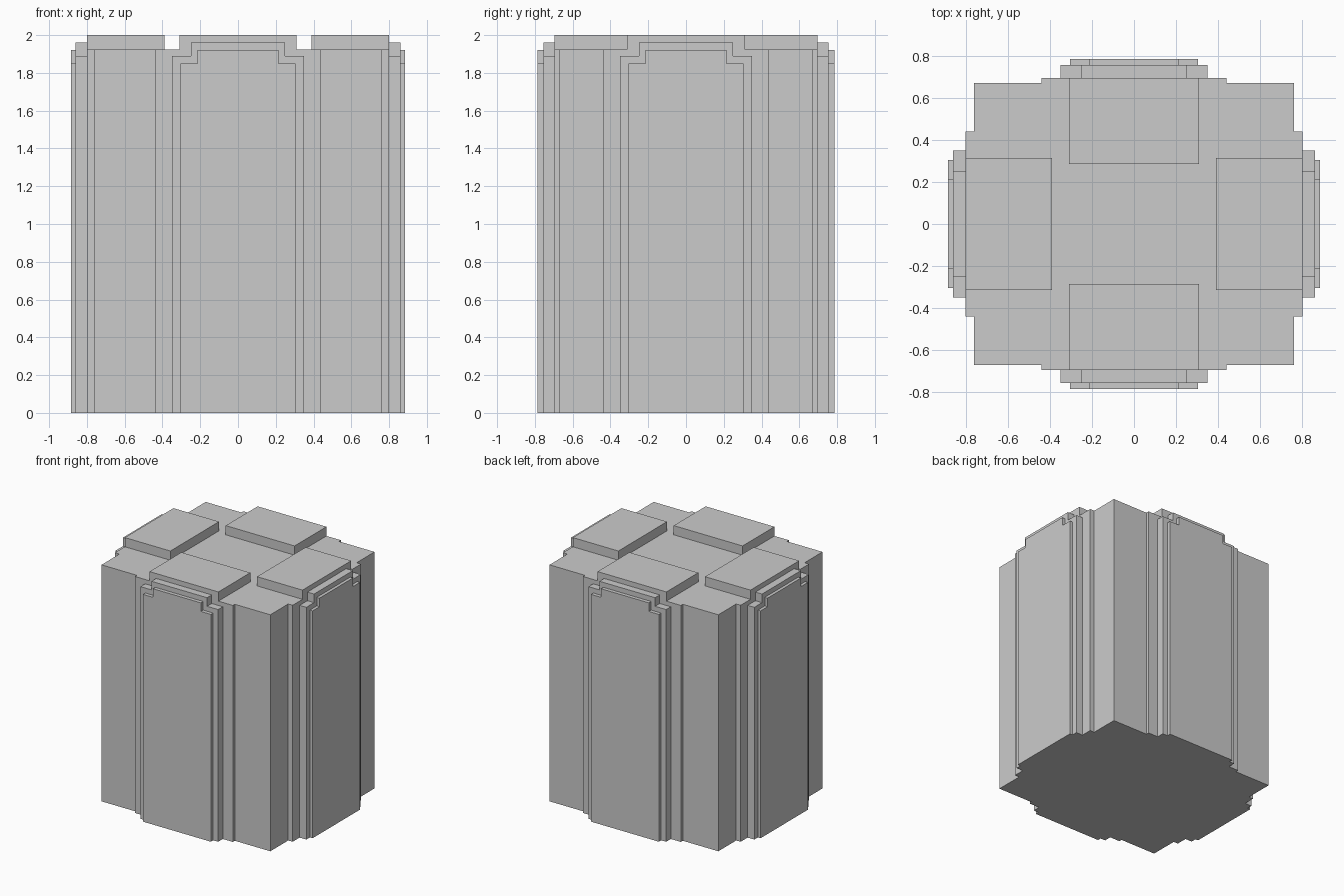
import bpy, bmesh

if "Cube" in bpy.data.objects:
    bpy.data.objects.remove(bpy.data.objects["Cube"])


def block(name, x0, x1, y0, y1, z0, z1):
    bm = bmesh.new()
    bmesh.ops.create_cube(bm, size=1)
    for v in bm.verts:
        v.co = (x1 if v.co.x > 0 else x0,
                y1 if v.co.y > 0 else y0,
                z1 if v.co.z > 0 else z0)
    finish(name, bm)


def finish(name, bm):
    bmesh.ops.recalc_face_normals(bm, faces=bm.faces)
    mesh = bpy.data.meshes.new(name)
    bm.to_mesh(mesh)
    bm.free()
    obj = bpy.data.objects.new(name, mesh)
    bpy.context.collection.objects.link(obj)


def prism(name, outline, offset, mapping):
    """Extrude a closed outline by an offset vector."""
    bm = bmesh.new()
    face = bm.faces.new([bm.verts.new(mapping(*p)) for p in outline])
    ext = bmesh.ops.extrude_face_region(bm, geom=[face])["geom"]
    verts = [g for g in ext if isinstance(g, bmesh.types.BMVert)]
    bmesh.ops.translate(bm, verts=verts, vec=offset)
    bm.faces.ensure_lookup_table()
    finish(name, bm)


# main body: corner piers and the broad cross-shaped faces in one footprint
quarter = [(0.80, 0.44), (0.76, 0.44), (0.76, 0.67), (0.44, 0.67), (0.44, 0.695)]
footprint = (quarter + [(-x, y) for x, y in reversed(quarter)]
             + [(-x, -y) for x, y in quarter]
             + [(x, -y) for x, y in reversed(quarter)])
prism("body", footprint, (0, 0, 1.925), lambda x, y: (x, y, 0))


# stepped relief panels: narrow top, wider shoulders
def panel(half, shoulder, neck, top):
    return [(-half, 0), (half, 0), (half, shoulder), (neck, shoulder),
            (neck, top), (-neck, top), (-neck, shoulder), (-half, shoulder)]


inner = panel(0.35, 1.89, 0.25, 1.96)
outer = panel(0.305, 1.85, 0.215, 1.92)

for s, side, face in ((-1, "left", "front"), (1, "right", "back")):
    for name, shape, start, depth in (("inner", inner, 0.0, 0.06),
                                      ("outer", outer, 0.06, 0.03)):
        prism(f"{face}_{name}_panel", shape, (0, s * depth, 0),
              lambda u, z: (u, s * (0.695 + start), z))
        prism(f"{side}_{name}_panel", shape, (s * depth, 0, 0),
              lambda u, z: (s * (0.80 + start - (0.005 if start else 0)), u, z))
    # raised slabs on the roof
    block(f"{face}_roof_slab", -0.31, 0.31, *sorted((s * 0.285, s * 0.695)), 1.92, 2.0)
    block(f"{side}_roof_slab", *sorted((s * 0.39, s * 0.80)), -0.313, 0.313, 1.92, 2.0)
